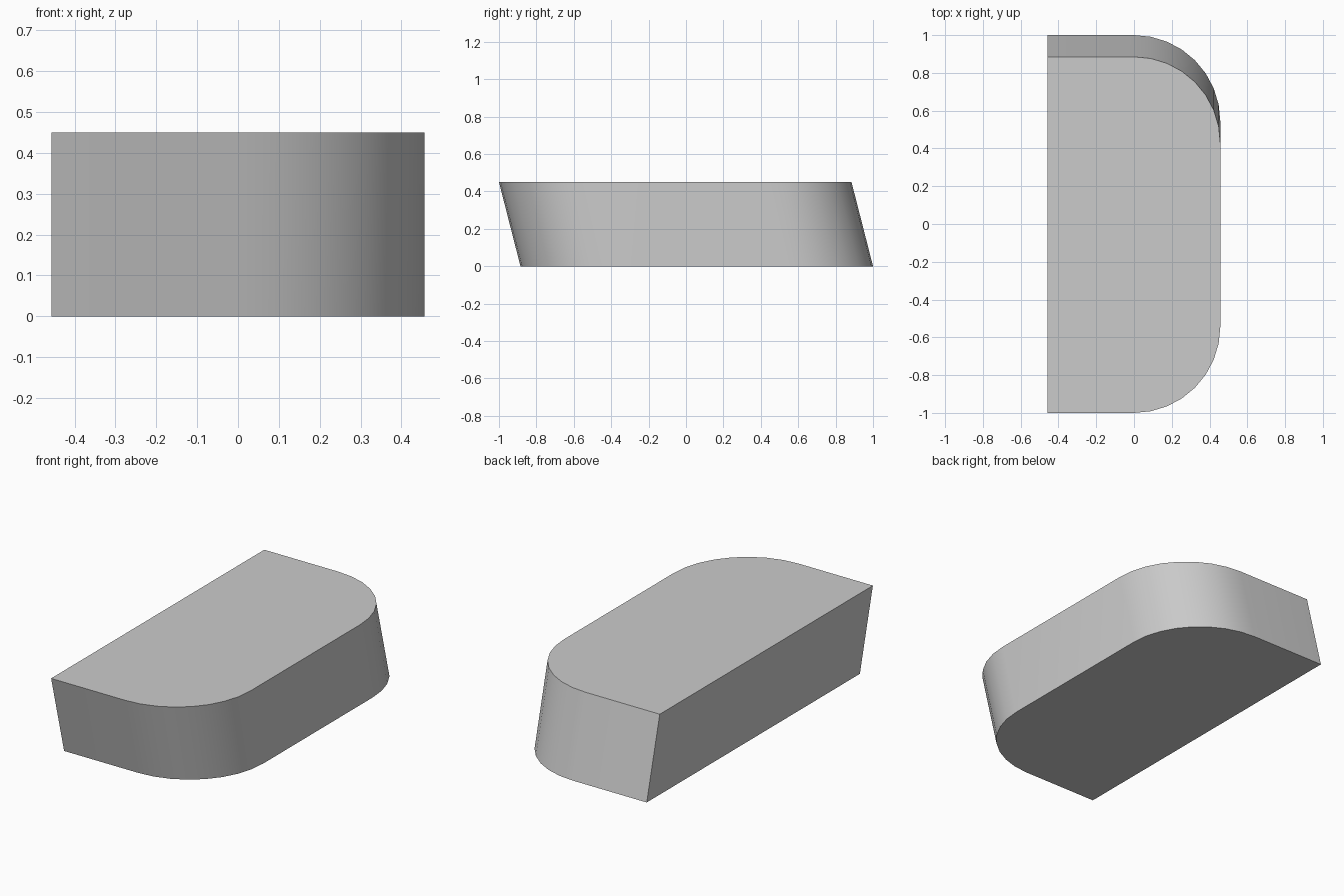
import bpy, bmesh, math

cube = bpy.data.objects.get("Cube")
if cube:
    bpy.data.objects.remove(cube, do_unlink=True)

HALF_WIDTH, HEIGHT = 0.457, 0.45
HALF_LENGTH = 0.9425      # half length of each horizontal section
LEAN = 0.115              # total slide in y from bottom to top
RADIUS, STEPS = 0.457, 8

# Material
grey = bpy.data.materials.new("light grey")
grey.use_nodes = True
colour = (0.6, 0.6, 0.6, 1)
grey.diffuse_color = colour
grey.node_tree.nodes["Principled BSDF"].inputs["Base Color"].default_value = colour

# Outline: flat left edge, two rounded corners on the other side
outline = [(-HALF_WIDTH, -HALF_LENGTH)]
for side in (-1, 1):
    for i in range(STEPS + 1):
        a = math.pi / 2 * (i / STEPS - (side < 0))
        outline.append((HALF_WIDTH - RADIUS + RADIUS * math.cos(a),
                        side * (HALF_LENGTH - RADIUS) + RADIUS * math.sin(a)))
outline.append((-HALF_WIDTH, HALF_LENGTH))

# Extrude the outline along the leaning direction
bm = bmesh.new()
base = bm.faces.new([bm.verts.new((x, y + LEAN / 2, 0)) for x, y in outline])
top = bmesh.ops.extrude_face_region(bm, geom=[base], use_keep_orig=True)["geom"]
bmesh.ops.translate(bm, vec=(0, -LEAN, HEIGHT),
                    verts=[v for v in top if isinstance(v, bmesh.types.BMVert)])
bmesh.ops.recalc_face_normals(bm, faces=bm.faces)

mesh = bpy.data.meshes.new("leaning_block")
bm.to_mesh(mesh)
bm.free()
mesh.materials.append(grey)
block = bpy.data.objects.new("leaning_block", mesh)
bpy.context.collection.objects.link(block)

# Smooth the rounded corners, keep the rims sharp
bpy.context.view_layer.objects.active = block
block.select_set(True)
bpy.ops.object.shade_smooth_by_angle(angle=math.radians(30))
